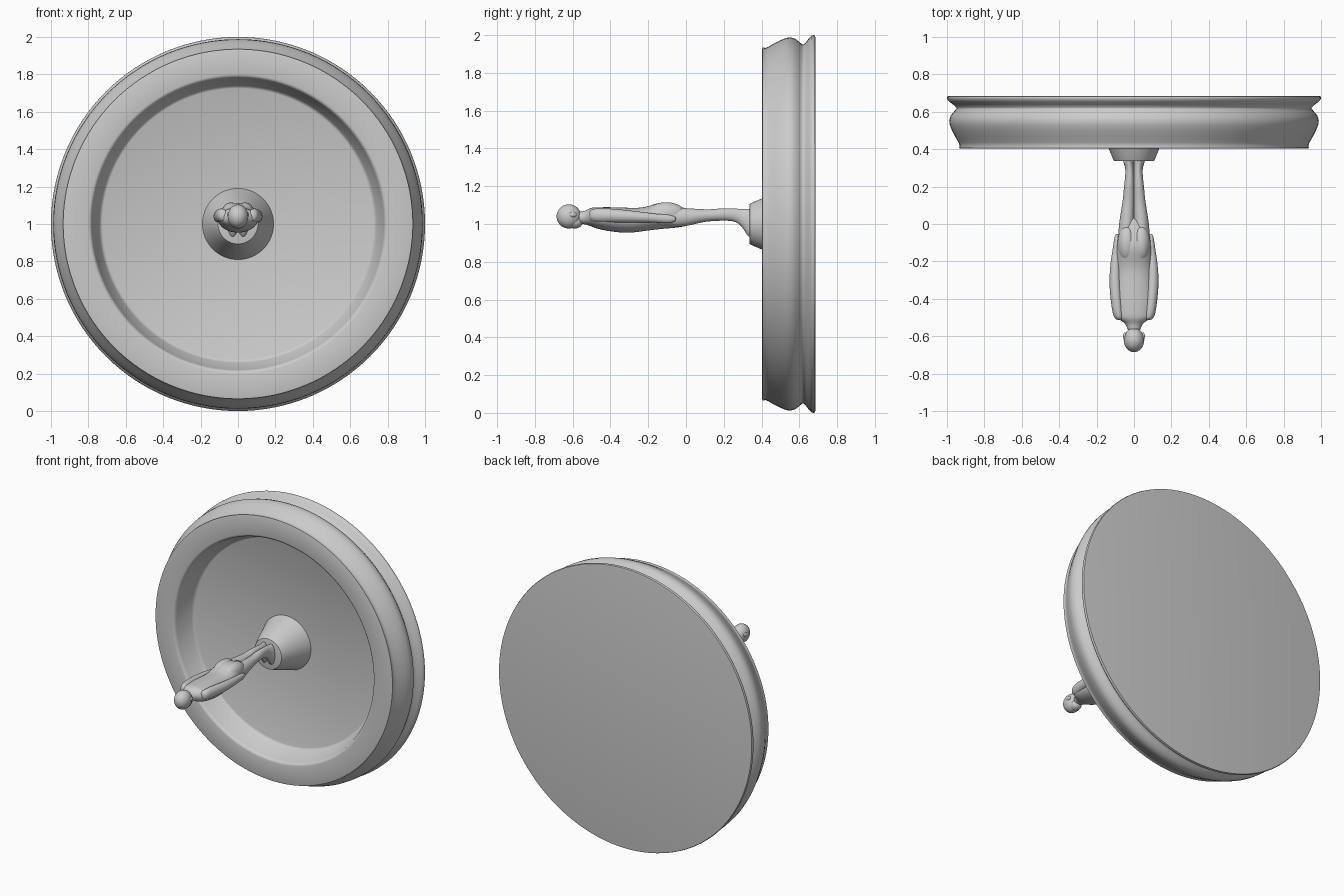
import bpy, bmesh, math
from mathutils import Matrix

AXIS_Z = 1.0  # height of the disc axis


def finish(name, bm, angle=35, subdiv=0, mirror=False):
    bmesh.ops.recalc_face_normals(bm, faces=bm.faces)
    me = bpy.data.meshes.new(name)
    bm.to_mesh(me)
    bm.free()
    ob = bpy.data.objects.new(name, me)
    bpy.context.collection.objects.link(ob)
    if mirror:
        ob.modifiers.new("Mirror", 'MIRROR').use_mirror_merge = False
    if subdiv:
        m = ob.modifiers.new("Smooth", 'SUBSURF')
        m.levels = m.render_levels = subdiv
    bpy.ops.object.select_all(action='DESELECT')
    ob.select_set(True)
    bpy.context.view_layer.objects.active = ob
    bpy.ops.object.shade_smooth_by_angle(angle=math.radians(angle))
    return ob


def skin(bm, rings):
    for a, b in zip(rings, rings[1:]):
        n = len(a)
        for i in range(n):
            bm.faces.new((a[i], a[(i + 1) % n], b[(i + 1) % n], b[i]))
    bm.faces.new(rings[0])
    bm.faces.new(rings[-1])


def loft(name, sections, n=16, **kw):
    """Elliptical sections (y, x, z, half width, half height) along y."""
    bm = bmesh.new()
    skin(bm, [[bm.verts.new((x + rx * math.cos(2 * math.pi * i / n), y,
                             z + rz * math.sin(2 * math.pi * i / n)))
               for i in range(n)] for y, x, z, rx, rz in sections])
    return finish(name, bm, **kw)


def lathe(name, profile, n=128, **kw):
    """Turn (radius, y) points around the disc axis."""
    return loft(name, [(y, 0, AXIS_Z, r, r) for r, y in profile], n=n, **kw)


def ball(name, centre, radii, mirror=False):
    bm = bmesh.new()
    bmesh.ops.create_uvsphere(bm, u_segments=32, v_segments=20, radius=1,
                              matrix=Matrix.Translation(centre) @ Matrix.Diagonal((*radii, 1)))
    return finish(name, bm, 60, mirror=mirror)


# Round basin: recessed floor, flat rim, moulded outer edge, flat back
lathe("basin", [
    (0.725, 0.55), (0.734, 0.546), (0.742, 0.535), (0.780, 0.425), (0.784, 0.412),
    (0.792, 0.405), (0.80, 0.403), (0.925, 0.403), (0.935, 0.406), (0.932, 0.42),
    (0.938, 0.435), (0.955, 0.465), (0.973, 0.50), (0.985, 0.53), (0.988, 0.555),
    (0.98, 0.58), (0.962, 0.602), (0.950, 0.615), (0.95, 0.622), (0.965, 0.637),
    (0.985, 0.652), (0.998, 0.665), (1.0, 0.675), (0.997, 0.683), (0.985, 0.685)],
    angle=50)

# Conical pedestal in the middle of the floor
lathe("pedestal", [(0.192, 0.555), (0.136, 0.405), (0.111, 0.345),
                   (0.107, 0.338), (0.10, 0.336)], n=96)

# Standing figure, its head pointing to -y and its chest to -z
loft("torso", [
    (-0.575, 0, 1.035, 0.035, 0.032), (-0.545, 0, 1.033, 0.040, 0.034),
    (-0.525, 0, 1.035, 0.054, 0.040), (-0.505, 0, 1.038, 0.095, 0.050),
    (-0.47, 0, 1.031, 0.106, 0.059), (-0.39, 0, 1.024, 0.110, 0.067),
    (-0.30, 0, 1.018, 0.104, 0.069), (-0.22, 0, 1.024, 0.096, 0.062),
    (-0.15, 0, 1.043, 0.095, 0.073), (-0.09, 0, 1.046, 0.091, 0.070),
    (-0.03, 0, 1.036, 0.081, 0.056), (0.04, 0, 1.035, 0.060, 0.036)],
    subdiv=2, angle=60)
ball("head", (0, -0.620, 1.040), (0.055, 0.065, 0.064))
ball("jaw", (0, -0.588, 1.012), (0.038, 0.042, 0.036))
ball("ears", (0.049, -0.600, 1.050), (0.009, 0.020, 0.014), mirror=True)
ball("buttocks", (0.038, -0.105, 1.056), (0.050, 0.100, 0.059), mirror=True)

loft("legs", [
    (-0.10, 0.044, 1.035, 0.044, 0.056), (0.0, 0.040, 1.035, 0.042, 0.050),
    (0.07, 0.034, 1.043, 0.036, 0.037), (0.13, 0.029, 1.046, 0.031, 0.031),
    (0.19, 0.026, 1.051, 0.029, 0.034), (0.25, 0.023, 1.050, 0.025, 0.033),
    (0.285, 0.022, 1.040, 0.024, 0.041), (0.31, 0.024, 1.022, 0.026, 0.059),
    (0.33, 0.028, 1.005, 0.030, 0.077), (0.345, 0.028, 1.005, 0.030, 0.077)],
    subdiv=2, angle=60, mirror=True)

loft("arms", [
    (-0.515, 0.076, 1.046, 0.020, 0.024), (-0.49, 0.084, 1.046, 0.030, 0.038),
    (-0.42, 0.093, 1.046, 0.031, 0.038), (-0.34, 0.100, 1.042, 0.032, 0.035),
    (-0.27, 0.102, 1.038, 0.030, 0.031), (-0.19, 0.098, 1.033, 0.026, 0.026),
    (-0.14, 0.094, 1.029, 0.021, 0.023), (-0.10, 0.092, 1.027, 0.018, 0.025),
    (-0.05, 0.091, 1.026, 0.010, 0.014)],
    subdiv=2, angle=60, mirror=True)
